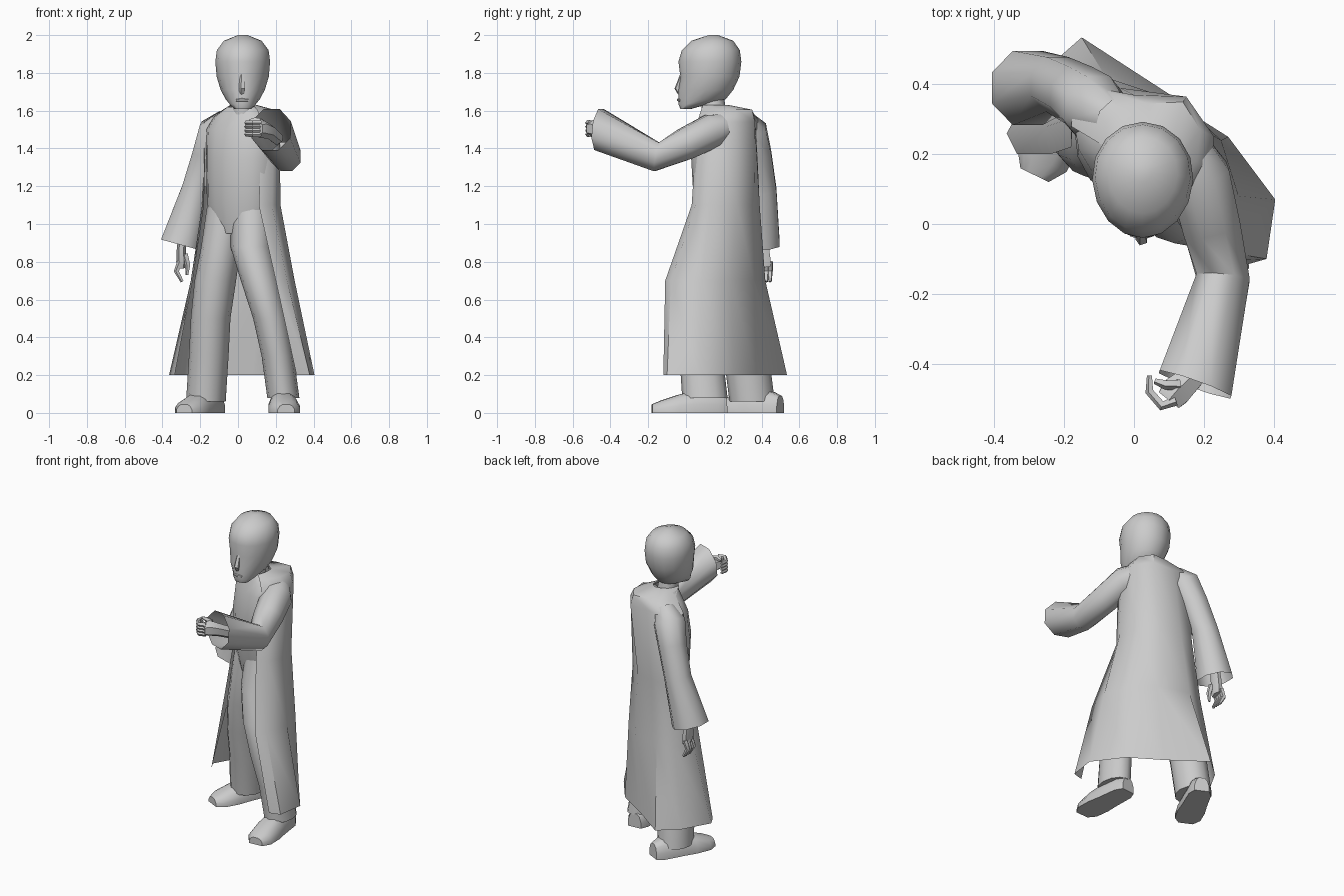
import bpy, math
from mathutils import Vector as V

def mesh(name, verts, faces, angle=45):
    me = bpy.data.meshes.new(name)
    me.from_pydata([tuple(v) for v in verts], [], faces)
    me.update()
    ob = bpy.data.objects.new(name, me)
    bpy.context.collection.objects.link(ob)
    bpy.ops.object.select_all(action='DESELECT')
    ob.select_set(True)
    bpy.context.view_layer.objects.active = ob
    bpy.ops.object.mode_set(mode='EDIT')
    bpy.ops.mesh.select_all(action='SELECT')
    bpy.ops.mesh.normals_make_consistent(inside=False)
    bpy.ops.object.mode_set(mode='OBJECT')
    bpy.ops.object.shade_smooth_by_angle(angle=math.radians(angle))
    return ob

def loft(name, rings, closed=True, start=True, end=True, angle=50):
    n = len(rings[0])
    verts = [p for r in rings for p in r]
    faces = []
    for i in range(len(rings) - 1):
        for j in range(n if closed else n - 1):
            k = (j + 1) % n
            faces.append((i*n + j, i*n + k, i*n + n + k, i*n + n + j))
    if closed and start:
        faces.append(tuple(range(n)))
    if closed and end:
        faces.append(tuple(range(len(verts) - n, len(verts))))
    return mesh(name, verts, faces, angle)

def ellipse(cx, cy, z, a, b, turn=0, n=12, egg=0):
    c, s = math.cos(turn), math.sin(turn)
    pts = []
    for i in range(n):
        t = 2 * math.pi * i / n
        u, w = a * math.cos(t) * (1 + egg * math.sin(t)), b * math.sin(t)
        pts.append((cx + u*c - w*s, cy + u*s + w*c, z))
    return pts

def tube(name, path, n=8, flat=1.0, ref=(0, 0, 1), start=True, end=True, normal=None):
    """path: (x, y, z, radius); flat scales the second axis."""
    ps = [V(p[:3]) for p in path]
    rings = []
    for i, p in enumerate(path):
        t = ps[min(i + 1, len(ps) - 1)] - ps[max(i - 1, 0)]
        if normal and i == len(ps) - 1:
            t = V(normal)
        t.normalize()
        side = t.cross(V(ref)).normalized()
        up = side.cross(t)
        rings.append([ps[i] + p[3] * (side * math.cos(a) + up * flat * math.sin(a))
                      for a in [2 * math.pi * (j + .5) / n for j in range(n)]])
    return loft(name, rings, start=start, end=end)

TURN = math.radians(-35)

# shirt front: only the front half, the coat forms the back
shirt = [(.01, .21, .95, .15, .11), (.02, .21, 1.1, .20, .15), (.02, .20, 1.35, .205, .155),
         (.02, .21, 1.5, .21, .14), (.03, .21, 1.57, .17, .12), (.03, .18, 1.62, .09, .08)]
halves = [ellipse(*r, TURN, 16) for r in shirt]
loft('shirt_front', [h[8:] + h[:1] for h in halves], closed=False)

# long open coat: rings run from the left front edge round the back
coat = [
    (1.63, [(.08, .09), (.09, .11), (.10, .15), (.10, .20), (.07, .225), (.03, .22), (-.01, .20), (-.03, .17), (-.04, .13)]),
    (1.605, [(.10, .08), (.14, .11), (.18, .18), (.19, .27), (.14, .35), (.04, .345), (-.03, .33), (-.08, .29), (-.08, .22)]),
    (1.54, [(.13, .06), (.19, .08), (.22, .15), (.23, .25), (.15, .365), (0, .37), (-.11, .39), (-.17, .37), (-.18, .28)]),
    (1.1, [(.11, .03), (.18, .05), (.225, .13), (.20, .27), (.10, .36), (-.04, .39), (-.14, .37), (-.19, .30), (-.18, .22)]),
    (.7, [(.20, -.11), (.26, -.08), (.30, .08), (.25, .24), (.12, .36), (-.08, .42), (-.19, .39), (-.25, .28), (-.24, .20)]),
    (.2, [(.31, -.12), (.38, -.10), (.405, .07), (.27, .25), (.08, .37), (-.15, .535), (-.27, .43), (-.365, .26), (-.335, .20)])]
loft('coat', [[(x, y, z) for x, y in r] for z, r in coat], closed=False)

# trouser legs, meeting at the crotch
legs = {
    'right_leg': [(-.05, .25, 1.12, .11, .11), (-.09, .25, .88, .105, .13), (-.12, .26, .7, .11, .125),
                  (-.145, .28, .5, .105, .12), (-.155, .32, .3, .105, .12), (-.17, .35, .06, .105, .12)],
    'left_leg': [(.075, .17, 1.12, .11, .11), (.07, .13, .88, .11, .13), (.115, .07, .7, .10, .125),
                 (.17, .05, .5, .09, .115), (.21, .08, .3, .085, .115), (.24, .10, .08, .085, .12)]}
for name, rows in legs.items():
    loft(name, [ellipse(*r[:3], *r[3:], 0, 12) for r in rows], start=False)

# shoes
def shoe(name, heel, toe):
    d = (V(toe) - V(heel)).normalized()
    s = V((-d.y, d.x))
    length = (V(toe) - V(heel)).length
    rings = []
    for t, w, h in [(0, .045, .09), (.12, .068, .11), (.45, .075, .115), (.65, .083, .095), (.88, .078, .065), (1, .045, .045)]:
        c = V(heel) + d * length * t
        rings.append([(*(c + s * w * u), h * k) for u, k in
                      [(-1, 0), (1, 0), (1, .4), (.75, .8), (.4, 1), (-.4, 1), (-.75, .8), (-1, .4)]])
    loft(name, rings)

shoe('right_shoe', (-.11, .50), (-.285, .14))
shoe('left_shoe', (.225, .215), (.255, -.18))

# sleeves, open at the cuff
tube('right_sleeve', [(-.06, .30, 1.55, .065), (-.115, .335, 1.49, .10), (-.16, .37, 1.36, .09),
                      (-.22, .40, 1.18, .085), (-.305, .39, .89, .115)],
     ref=(0, 1, 0), start=False, end=False, normal=(-.27, 0, -1))
tube('left_sleeve', [(.15, .22, 1.52, .07), (.185, .14, 1.495, .095), (.22, .0, 1.425, .09),
                     (.255, -.155, 1.355, .083), (.175, -.46, 1.50, .118)],
     start=False, end=False, normal=(-.1, -.28, .03))

# hanging hand
tube('right_hand', [(-.29, .40, .98, .035), (-.30, .405, .87, .04), (-.30, .41, .80, .045), (-.30, .415, .77, .038)],
     6, .6, (1, 0, 0))
for i in range(4):
    y = .385 + .02 * i
    tube('right_finger', [(-.305, y, .80, .017), (-.325, y, .75, .015), (-.295, y, .695, .009)], 5, ref=(0, 1, 0))
tube('right_thumb', [(-.28, .385, .84, .018), (-.265, .38, .78, .015), (-.27, .38, .73, .008)], 5, ref=(0, 1, 0))

# reaching hand, fingers curled
tube('left_hand', [(.21, -.36, 1.45, .035), (.165, -.44, 1.49, .04), (.12, -.48, 1.505, .05), (.10, -.505, 1.505, .042)], 6)
for i in range(4):
    z = 1.475 + .02 * i
    tube('left_finger', [(.12, -.505, z, .016), (.08, -.52, z, .015), (.045, -.48, z, .013), (.045, -.435, z, .008)], 5)
tube('left_thumb', [(.13, -.46, 1.54, .017), (.09, -.46, 1.55, .015), (.06, -.45, 1.545, .009)], 5)

# neck
loft('neck', [ellipse(.03, .15, 1.58, .065, .065), ellipse(.025, .14, 1.68, .055, .06)], start=False, end=False)

# head: z, half width, front y, back y
head = [(1.61, .045, -.03, .03), (1.635, .07, -.04, .12), (1.66, .09, -.04, .21), (1.71, .117, -.042, .25),
        (1.78, .138, -.03, .283), (1.86, .145, -.04, .293), (1.92, .137, -.022, .285), (1.97, .10, .03, .25),
        (2.0, .025, .12, .17)]
loft('head', [ellipse(.025, (f + b) / 2, z, w, (b - f) / 2, 0, 16, .05) for z, w, f, b in head], angle=60)

# nose and lips
tube('nose', [(.022, -.02, 1.79, .012), (.022, -.044, 1.715, .018), (.022, -.03, 1.695, .016)], 5, ref=(0, 1, 0))
tube('lips', [(-.01, -.03, 1.655, .006), (.022, -.038, 1.657, .01), (.055, -.03, 1.655, .006)], 6)
